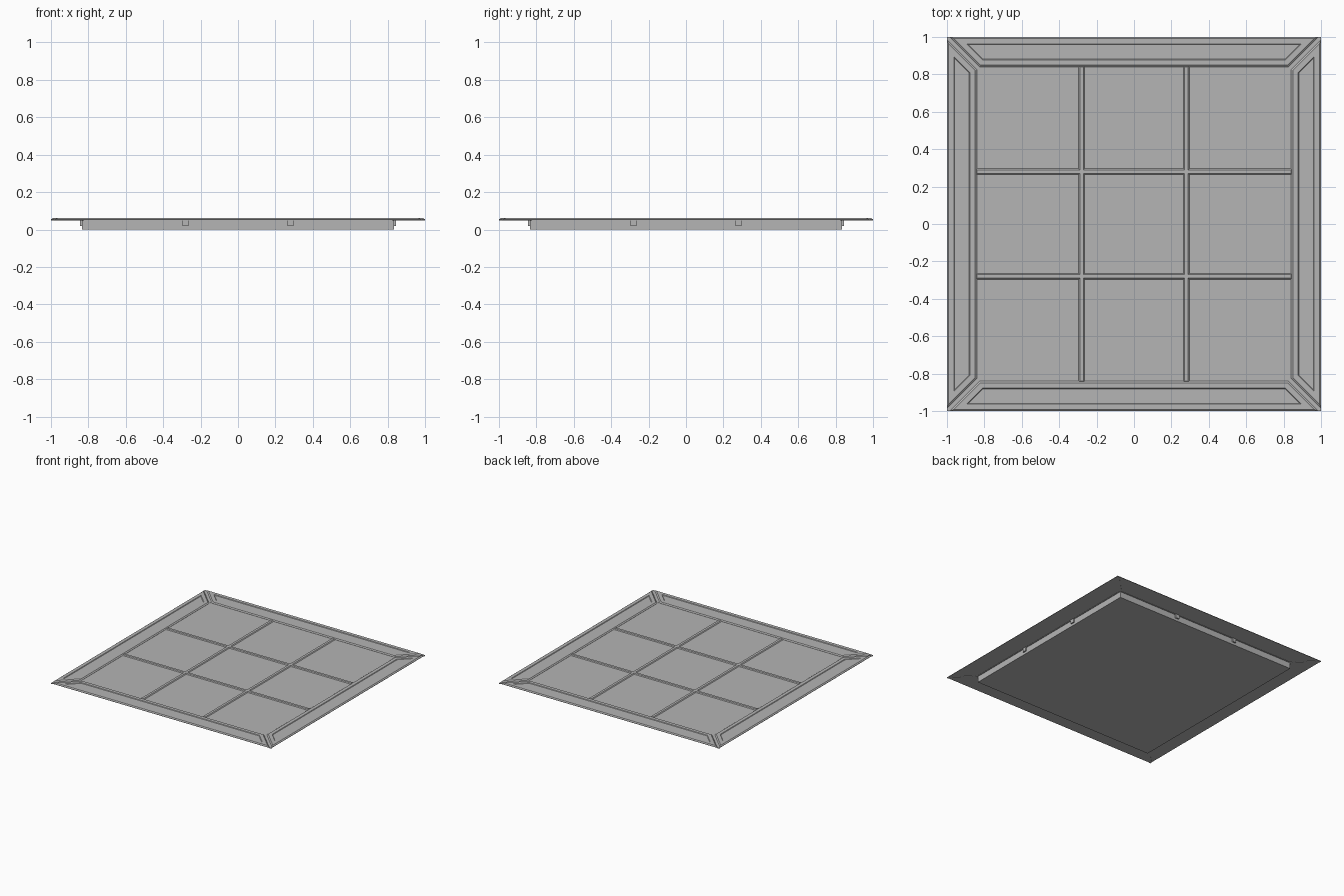
import bpy, bmesh, math
from mathutils import Matrix

if "Cube" in bpy.data.objects:
    bpy.data.objects.remove(bpy.data.objects["Cube"])

grey = bpy.data.materials.new("dark_grey")
grey.diffuse_color = (0.46, 0.46, 0.46, 1)
grey.use_nodes = True
grey.node_tree.nodes["Principled BSDF"].inputs["Base Color"].default_value = grey.diffuse_color

def prism(name, poly, z0, z1, steps=(), turns=(0,)):
    """Extrude a plan outline; steps are (inset, rise) pairs worked into the top face."""
    bm = bmesh.new()
    for turn in turns:
        rot = Matrix.Rotation(turn * math.pi / 2, 4, 'Z')
        low = [bm.verts.new((rot @ Matrix.Translation((x, y, z0))).translation) for x, y in poly]
        high = [bm.verts.new((v.co.x, v.co.y, z1)) for v in low]
        bm.faces.new(low[::-1])
        top = bm.faces.new(high)
        n = len(low)
        for i in range(n):
            j = (i + 1) % n
            bm.faces.new((low[i], low[j], high[j], high[i]))
        bm.normal_update()
        for inset, rise in steps:
            bmesh.ops.inset_individual(bm, faces=[top], thickness=inset, use_even_offset=True)
            for v in top.verts:
                v.co.z += rise
            bm.normal_update()
    bmesh.ops.recalc_face_normals(bm, faces=bm.faces)
    mesh = bpy.data.meshes.new(name)
    bm.to_mesh(mesh)
    bm.free()
    mesh.materials.append(grey)
    ob = bpy.data.objects.new(name, mesh)
    bpy.context.collection.objects.link(ob)
    return ob

def rect(x0, y0, x1, y1):
    return [(x0, y0), (x1, y0), (x1, y1), (x0, y1)]

INNER, BODY, LIP = 0.84, 0.835, 0.842

# Shallow body, topped by a thin bed that closes up against the rim
prism("panel_body", rect(-BODY, -BODY, BODY, BODY), 0, 0.049)
prism("panel_bed", rect(-LIP, -LIP, LIP, LIP), 0.049, 0.053)

# Chamfered divider bars, their ends poking just past the body wall
for c in (-0.28, 0.28):
    prism("divider_bar_lengthwise", rect(c - 0.016, -0.845, c + 0.016, 0.845),
          0.02, 0.053, [(0.006, 0.006)])
    prism("divider_bar_crosswise", rect(-0.845, c - 0.016, 0.845, c + 0.016),
          0.02, 0.053, [(0.006, 0.006)])

# Four mitred rim sections: chamfered edge and recessed trapezoid
prism("rim_section", [(-0.985, -1), (0.985, -1), (INNER - 0.015, -INNER),
                      (-INNER + 0.015, -INNER)],
      0.051, 0.054, [(0.009, 0.007), (0.028, 0), (0.004, -0.004)], range(4))

# Flat diagonal strips filling the mitre grooves
prism("mitre_strip", [(INNER, INNER), (INNER, INNER - 0.015), (1, 0.985), (1, 1), (0.985, 1),
                      (INNER - 0.015, INNER)],
      0.048, 0.054, (), range(4))
